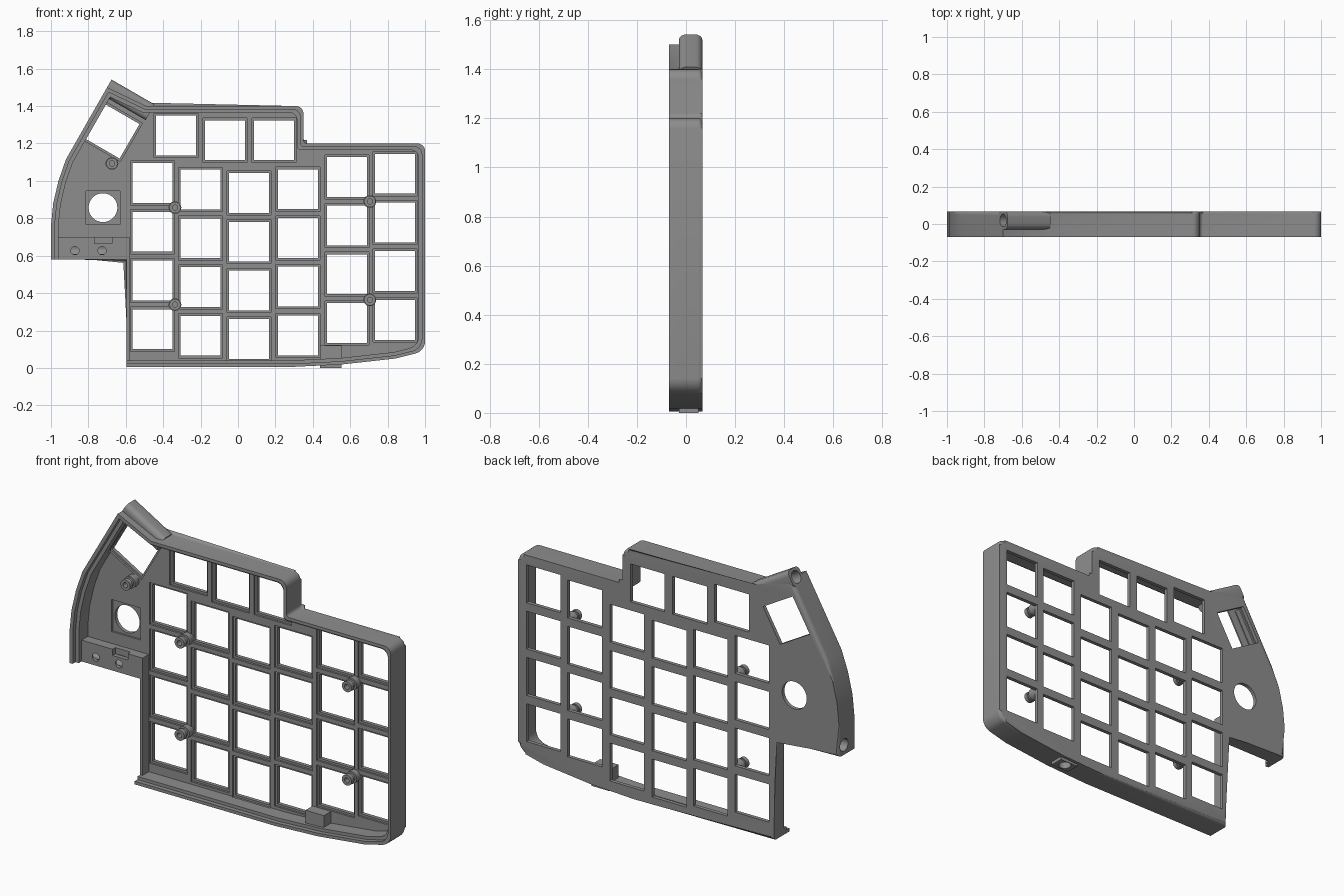
import bpy, bmesh, math
from mathutils import Matrix, Vector

if "Cube" in bpy.data.objects:
    bpy.data.objects.remove(bpy.data.objects["Cube"])

FRONT, BACK, FLOOR, MID = -0.07, 0.067, 0.035, -0.02
grey = bpy.data.materials.new("mid_grey")
grey.diffuse_color = (0.27, 0.27, 0.27, 1)
grey.use_nodes = True
grey.node_tree.nodes["Principled BSDF"].inputs["Base Color"].default_value = grey.diffuse_color


def finish(bm, name):
    bmesh.ops.recalc_face_normals(bm, faces=bm.faces)
    me = bpy.data.meshes.new(name)
    bm.to_mesh(me)
    bm.free()
    ob = bpy.data.objects.new(name, me)
    bpy.context.collection.objects.link(ob)
    me.materials.append(grey)
    return ob


def add_prism(bm, pts, y0, y1):
    """Extrude an x/z polygon from y0 to y1."""
    a = [bm.verts.new((x, y0, z)) for x, z in pts]
    b = [bm.verts.new((x, y1, z)) for x, z in pts]
    bm.faces.new(a)
    bm.faces.new(b[::-1])
    for i in range(len(pts)):
        j = (i + 1) % len(pts)
        bm.faces.new((a[i], b[i], b[j], a[j]))


def prism(name, polys, y0, y1):
    bm = bmesh.new()
    for p in polys:
        add_prism(bm, p, y0, y1)
    return finish(bm, name)


def square(x, z, w, h=None, turn=0):
    h = h or w
    c, s = math.cos(turn), math.sin(turn)
    return [(x + c * u * w / 2 - s * v * h / 2, z + s * u * w / 2 + c * v * h / 2)
            for u, v in ((-1, -1), (1, -1), (1, 1), (-1, 1))]


def circle(x, z, r, n=32):
    return [(x + r * math.cos(t * math.tau / n), z + r * math.sin(t * math.tau / n)) for t in range(n)]


def rod(name, p, q, r):
    """Cylinder from p to q."""
    p, q = Vector(p), Vector(q)
    bm = bmesh.new()
    bmesh.ops.create_cone(bm, cap_ends=True, segments=28, radius1=r, radius2=r, depth=(q - p).length,
                          matrix=Matrix.Translation((p + q) / 2) @ (q - p).to_track_quat('Z', 'Y').to_matrix().to_4x4())
    return finish(bm, name)


def cut(target, cutter, keep=False):
    m = target.modifiers.new("cut", 'BOOLEAN')
    m.operation, m.solver, m.object = 'DIFFERENCE', 'EXACT', cutter
    bpy.context.view_layer.update()
    me = bpy.data.meshes.new_from_object(target.evaluated_get(bpy.context.evaluated_depsgraph_get()))
    target.modifiers.clear()
    target.data = me
    if not keep:
        bpy.data.objects.remove(cutter)


# Outline corners, clockwise from lower left: x, z, corner radius, wall thickness of the edge that follows
OUTLINE = [(-0.595, 0.005, 0, 'side'), (-0.595, 0.58, 0, 'bar'), (-1, 0.58, 0, 0.04), (-1, 0.76, 0, 0.04),
           (-0.988, 0.88, 0, 0.04), (-0.96, 1.0, 0, 0.04), (-0.92, 1.115, 0, 0.04), (-0.70, 1.50, 0, 0.04),
           (-0.49, 1.40, 0, 0.035), (0.35, 1.40, 0.04, 0.035), (0.35, 1.20, 0.02, 0.035),
           (1, 1.20, 0.04, 0.035), (1, 0.09, 0.05, 0.035), (0.84, 0.05, 0, 0.035), (0.55, 0.018, 0, 0.035),
           (0.28, 0.005, 0, 0.035)]


def outline(scale=0.0, side=0.0, bar=0.0):
    """Outline inset by wall thickness * scale, with corners rounded."""
    n = len(OUTLINE)
    lines = []
    for i, (x, z, _, w) in enumerate(OUTLINE):
        a, b = Vector((x, z)), Vector(OUTLINE[(i + 1) % n][:2])
        d = (b - a).normalized()
        off = {'side': side, 'bar': bar}.get(w, 0 if isinstance(w, str) else w * scale)
        lines.append((a + Vector((d.y, -d.x)) * off, d))
    pts = []
    for i in range(n):
        (p, d), (q, e) = lines[i - 1], lines[i]
        cr = d.x * e.y - d.y * e.x
        w = q - p
        pts.append(p + d * ((w.x * e.y - w.y * e.x) / cr))
    out = []
    for i, p in enumerate(pts):
        r = OUTLINE[i][2]
        if not r:
            out.append(tuple(p))
            continue
        a = p + (pts[i - 1] - p).normalized() * r
        b = p + (pts[(i + 1) % n] - p).normalized() * r
        for k in range(7):
            ang = k / 6 * math.pi / 2
            out.append(tuple(p + (a - p) * (1 - math.sin(ang)) + (b - p) * (1 - math.cos(ang))))
    return out


# Shell: solid outline with a rounded back rim, hollowed from the front
bm = bmesh.new()
add_prism(bm, outline(), FRONT, BACK)
rim = [e for e in bm.edges if all(v.co.y > BACK - 1e-4 for v in e.verts)]
bmesh.ops.bevel(bm, geom=rim, offset=0.018, segments=4, profile=0.5, affect='EDGES')
shell = finish(bm, "case_shell")
cut(shell, prism("cavity", [outline(1, 0.015, 0.12)], -0.2, FLOOR))
cut(shell, prism("lip_step", [outline(0.5, -0.05, -0.05)], -0.2, -0.045))
cut(shell, prism("low_side", [outline(1, -0.05, -0.05)], -0.2, MID))

# Key openings: columns with their lowest key centre, thumb-side and top keys
keys = [(x, z + 0.2605 * r, 0) for x, z in ((-0.458, 0.207), (-0.2, 0.172), (0.058, 0.154), (0.32, 0.174),
                                           (0.583, 0.24), (0.84, 0.257)) for r in range(4)]
keys += [(-0.332, 1.243, 0), (-0.07, 1.217, 0), (0.192, 1.217, 0), (-0.672, 1.265, -math.pi / 6)]
cut(shell, prism("key_recesses", [square(x, z, 0.236, None, t) for x, z, t in keys] + [square(-0.722, 0.857, 0.18)],
                 FLOOR - 0.005, 0.046))
cut(shell, prism("key_holes", [square(x, z, 0.213, None, t) for x, z, t in keys] + [circle(-0.722, 0.857, 0.077)],
                 0.0, 0.2))

# Lower bar: two screw holes, a notch and a long bore from the left
cut(shell, prism("bar_holes", [circle(-0.872, 0.627, 0.022, 20), circle(-0.727, 0.627, 0.022, 20)], -0.1, 0.0))
cut(shell, prism("bar_notch", [square(-0.72, 0.69, 0.095, 0.05)], -0.1, 0.005))
cut(shell, rod("bar_bore", (-1.1, 0.022, 0.635), (-0.7, 0.022, 0.635), 0.035))

# Slanted leg socket along the upper left edge
start, end = Vector((-0.70, 0.019, 1.50)), Vector((-0.47, 0.019, 1.367))
axis = (end - start).normalized()
bm = bmesh.new()
bmesh.ops.create_cube(bm, size=1, matrix=Matrix.Translation((start + end) / 2)
                      @ Matrix.Rotation(math.pi / 6, 4, 'Y')
                      @ Matrix.Diagonal(((end - start).length, 0.096, 0.096, 1)))
along = [e for e in bm.edges if abs((e.verts[0].co - e.verts[1].co).normalized().dot(axis)) > 0.9]
bmesh.ops.bevel(bm, geom=along, offset=0.028, segments=5, profile=0.5, affect='EDGES')
socket = finish(bm, "slanted_leg_socket")
bore = rod("socket_bore", start - axis * 0.1, start + axis * 0.2, 0.034)
cut(socket, bore, keep=True)
cut(shell, bore)

# Lower leg boss with a vertical bore
boss = prism("lower_leg_boss", [square(0.497, 0.06, 0.115, 0.12)], -0.028, 0.05)
bore = rod("boss_bore", (0.497, 0.015, -0.1), (0.497, 0.015, 0.1), 0.033)
cut(boss, bore, keep=True)
cut(shell, bore)

# Stepped screw posts
parts = [shell, socket, boss]
for i, (x, z) in enumerate(((-0.674, 1.093), (-0.337, 0.857), (-0.337, 0.338), (0.705, 0.89), (0.705, 0.364))):
    bm = bmesh.new()
    prof = [(0, 0.05), (0.03, 0.05), (0.034, 0.03), (0.034, 0.0), (0.024, 0.0), (0.024, -0.018),
            (0.03, -0.018), (0.03, -0.04), (0.014, -0.04), (0.014, -0.005), (0, -0.005)]
    vs = [bm.verts.new((x + r, y, z)) for r, y in prof]
    es = [bm.edges.new(p) for p in zip(vs, vs[1:])]
    bmesh.ops.spin(bm, geom=vs + es, cent=(x, 0, z), axis=(0, 1, 0), angle=math.tau, steps=24)
    bmesh.ops.remove_doubles(bm, verts=bm.verts, dist=1e-5)
    parts.append(finish(bm, f"screw_post_{i + 1}"))

for ob in parts:
    ob.select_set(True)
bpy.context.view_layer.objects.active = shell
bpy.ops.object.shade_smooth_by_angle(angle=math.radians(30))
